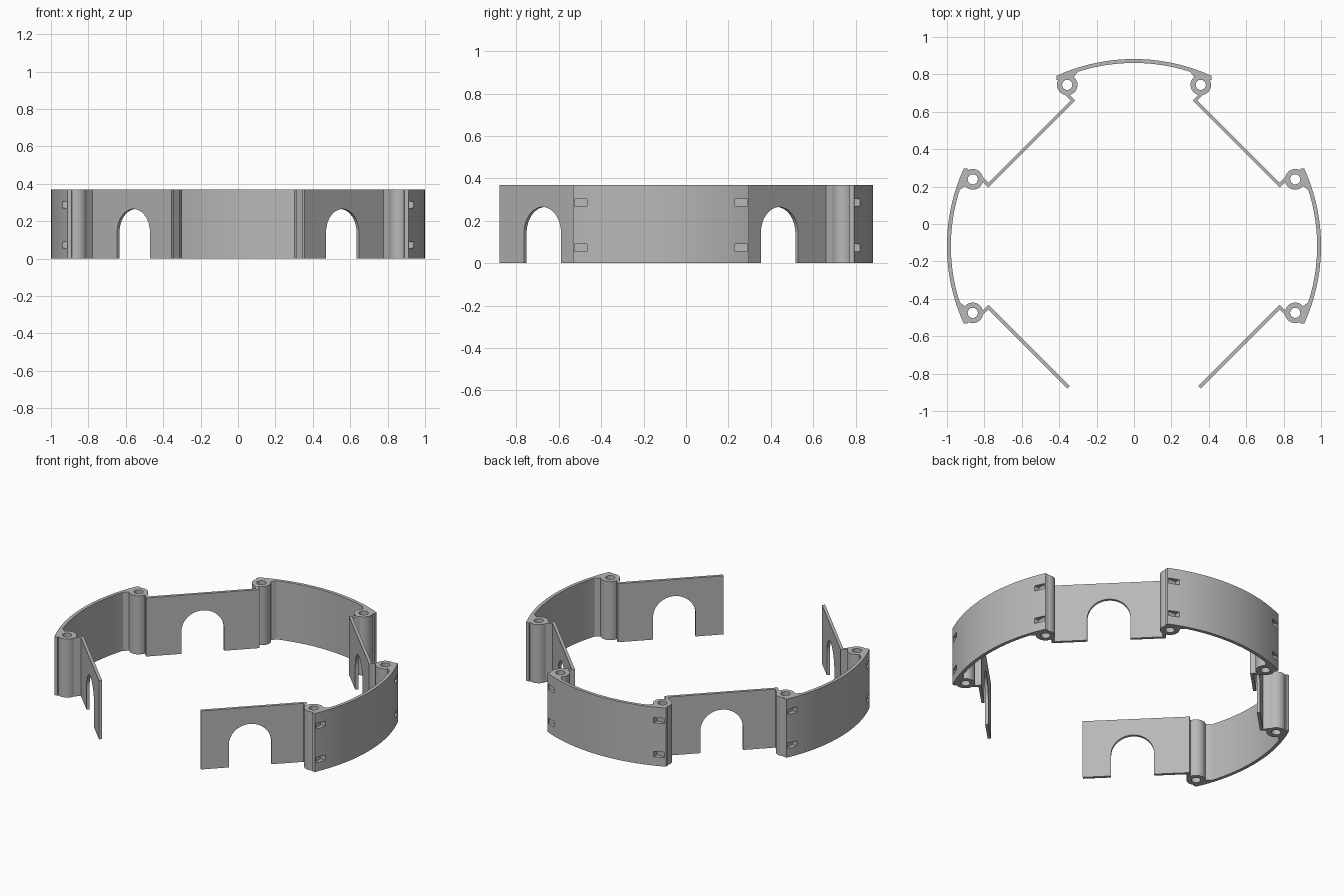
import bpy, bmesh, math
from mathutils import Matrix, Vector

if "Cube" in bpy.data.objects:
    bpy.data.objects.remove(bpy.data.objects["Cube"], do_unlink=True)

HEIGHT = 0.37
CENTRE = Vector((0, -0.118, 0))
OUTER, INNER = 1.0, 0.979
HINGE = (0.357, 0.862)
TUBE, BORE = 0.055, 0.027
FACE_IN, FACE_OUT = 0.772, 0.79

grey = bpy.data.materials.new("light grey")
grey.use_nodes = True
grey.diffuse_color = (0.48, 0.48, 0.48, 1)
grey.node_tree.nodes["Principled BSDF"].inputs["Base Color"].default_value = (0.48, 0.48, 0.48, 1)


def arc(cx, cy, r, start, end, steps):
    """Points on a circle, angles in degrees."""
    angles = [math.radians(start + (end - start) * i / steps) for i in range(steps + 1)]
    return [(cx + r * math.cos(a), cy + r * math.sin(a)) for a in angles]


def prism(bm, points, offset):
    """Extrude a closed outline of 3D points."""
    face = bm.faces.new([bm.verts.new(p) for p in points])
    ext = bmesh.ops.extrude_face_region(bm, geom=[face])
    moved = [v for v in ext["geom"] if isinstance(v, bmesh.types.BMVert)]
    bmesh.ops.translate(bm, verts=moved, vec=offset)


def box(bm, lo, hi):
    corners = [(lo[0], lo[1], lo[2]), (hi[0], lo[1], lo[2]),
               (hi[0], hi[1], lo[2]), (lo[0], hi[1], lo[2])]
    prism(bm, corners, (0, 0, hi[2] - lo[2]))


def finish(bm, name):
    bmesh.ops.recalc_face_normals(bm, faces=bm.faces[:])
    mesh = bpy.data.meshes.new(name)
    bm.to_mesh(mesh)
    bm.free()
    mesh.materials.append(grey)
    obj = bpy.data.objects.new(name, mesh)
    bpy.context.collection.objects.link(obj)
    return obj


def place(obj, angle):
    """Turn a part built facing +y to the given direction round the ring."""
    turn = Matrix.Rotation(math.radians(angle - 90), 4, 'Z')
    obj.data.transform(Matrix.Translation(CENTRE) @ turn)
    bpy.ops.object.select_all(action='DESELECT')
    obj.select_set(True)
    bpy.context.view_layer.objects.active = obj
    bpy.ops.object.shade_smooth_by_angle(angle=math.radians(30))


def curved_panel(name, angle):
    # Arc wall with a hinge tube blended into each end
    sweep = math.degrees(math.asin(0.414))
    inner_sweep = math.degrees(math.asin(0.30 / INNER))
    outline = arc(0, 0, OUTER, 90 + sweep, 90 - sweep, 48)
    end = [(0.414, 0.889)] + arc(*HINGE, TUBE, 29, -230, 40)
    outline += end
    outline += arc(0, 0, INNER, 90 - inner_sweep, 90 + inner_sweep, 36)
    outline += [(-x, y) for x, y in reversed(end)]
    bm = bmesh.new()
    prism(bm, [(x, y, 0) for x, y in outline], (0, 0, HEIGHT))
    panel = finish(bm, name)

    # Hinge bores and tie slots
    cut = bmesh.new()
    for side in (-1, 1):
        ring = arc(side * HINGE[0], HINGE[1], BORE, 0, 360, 32)[:-1]
        prism(cut, [(x, y, -0.1) for x, y in ring], (0, 0, HEIGHT + 0.2))
        for z in (0.073, 0.287):
            x1, x2 = sorted((side * 0.348, side * 0.408))
            box(cut, (x1, 0.904, z - 0.017), (x2, 1.0, z + 0.017))
    cutter = finish(cut, "cutter")
    cutter.hide_render = True
    mod = panel.modifiers.new("cuts", 'BOOLEAN')
    mod.operation = 'DIFFERENCE'
    mod.solver = 'EXACT'
    mod.object = cutter
    bpy.context.view_layer.objects.active = panel
    bpy.ops.object.modifier_apply(modifier=mod.name)
    bpy.data.objects.remove(cutter, do_unlink=True)
    place(panel, angle)


def arch_panel(name, angle, free_end=0):
    # Flat wall with an arched doorway; the free end is shorter and has no tab
    left = -0.286 if free_end < 0 else -0.329
    right = 0.286 if free_end > 0 else 0.329
    radius = 0.124
    outline = [(left, 0)] + [(-radius, 0)]
    outline += arc(0, 0.141, radius, 180, 0, 28)
    outline += [(radius, 0), (right, 0), (right, HEIGHT), (left, HEIGHT)]
    bm = bmesh.new()
    prism(bm, [(x, FACE_IN, z) for x, z in outline], (0, FACE_OUT - FACE_IN, 0))
    # Tabs reaching out to the hinge tubes
    for side in (-1, 1):
        if side != free_end:
            x1, x2 = sorted((side * 0.311, side * 0.329))
            box(bm, (x1, FACE_OUT, 0), (x2, 0.835, HEIGHT))
    place(finish(bm, name), angle)


for label, direction in (("left", 0), ("back", 90), ("right", 180)):
    curved_panel(label + "_curved_panel", direction)

arch_panel("back_left_arch_panel", 45)
arch_panel("back_right_arch_panel", 135)
arch_panel("front_right_arch_panel", 225, free_end=-1)
arch_panel("front_left_arch_panel", -45, free_end=1)
